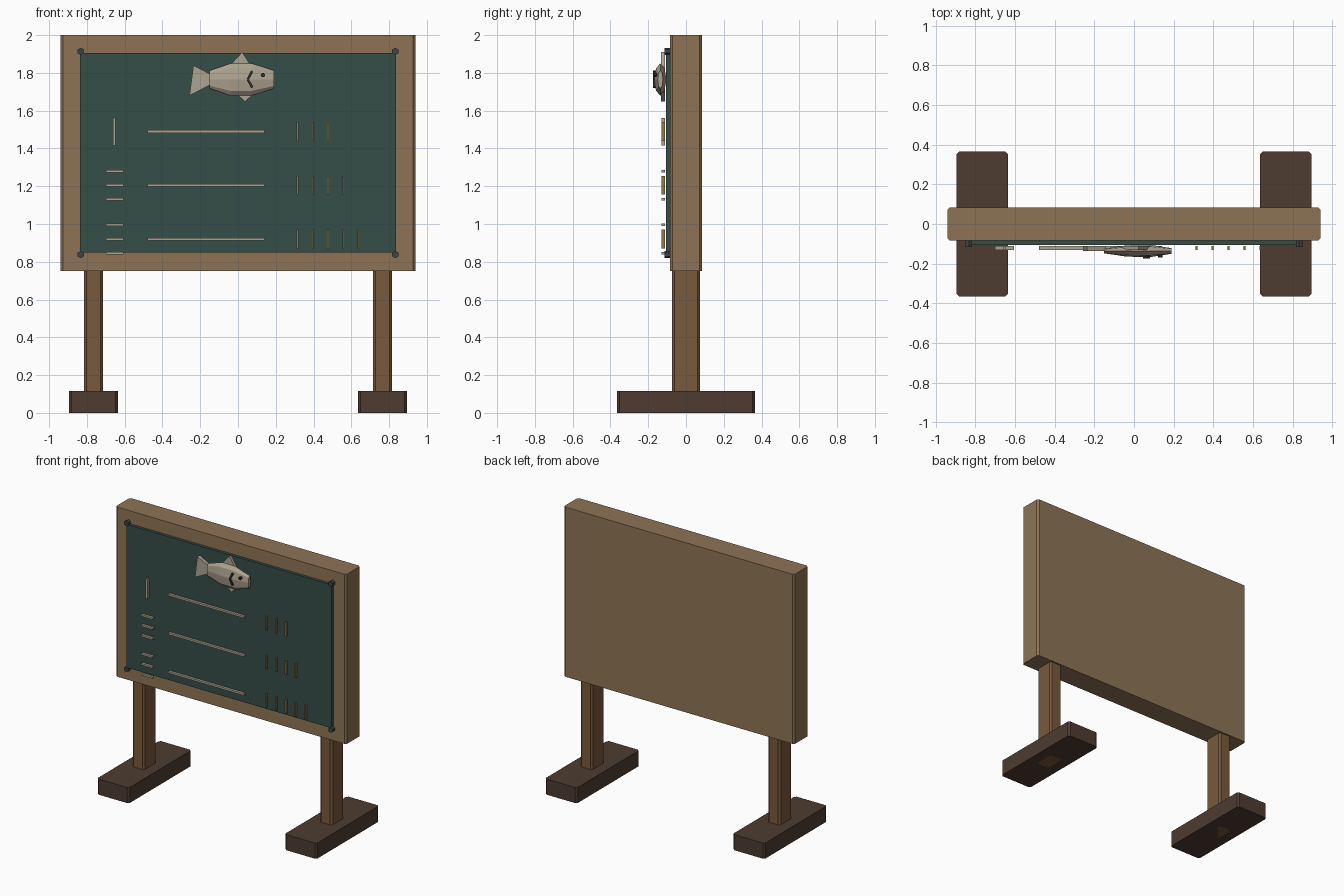
import bpy, bmesh
from math import radians, cos, sin, pi, atan2, hypot

if "Cube" in bpy.data.objects:
    bpy.data.objects.remove(bpy.data.objects["Cube"])


def material(name, rgb):
    m = bpy.data.materials.new(name)
    m.diffuse_color = (*rgb, 1)
    m.use_nodes = True
    m.node_tree.nodes["Principled BSDF"].inputs["Base Color"].default_value = m.diffuse_color
    return m


WOOD = material("light_wood", (0.27, 0.175, 0.09))
POST = material("post_wood", (0.19, 0.10, 0.045))
FOOT = material("dark_wood", (0.075, 0.045, 0.03))
SLATE = material("slate", (0.035, 0.075, 0.065))
PIN = material("pin_metal", (0.045, 0.06, 0.065))
CHALK = material("chalk", (0.42, 0.37, 0.28))
TALLY = material("tally", (0.28, 0.20, 0.08))
DARK = material("dark_mark", (0.03, 0.028, 0.025))


def finish(bm, name, mat):
    bmesh.ops.recalc_face_normals(bm, faces=bm.faces)
    me = bpy.data.meshes.new(name)
    bm.to_mesh(me)
    bm.free()
    me.materials.append(mat)
    ob = bpy.data.objects.new(name, me)
    bpy.context.collection.objects.link(ob)
    return ob


def prism(name, pts, lo, hi, mat, axis="z"):
    """Extrude a 2D outline along z (points are x, y) or along y (points are x, z)."""
    bm = bmesh.new()
    put = (lambda a, b, h: (a, b, h)) if axis == "z" else (lambda a, b, h: (a, h, b))
    low = [bm.verts.new(put(a, b, lo)) for a, b in pts]
    high = [bm.verts.new(put(a, b, hi)) for a, b in pts]
    bm.faces.new(low)
    bm.faces.new(high)
    n = len(pts)
    for i in range(n):
        j = (i + 1) % n
        bm.faces.new((low[i], low[j], high[j], high[i]))
    return finish(bm, name, mat)


def timber(name, cx, hx, hy, z0, z1, c, mat):
    """Upright block with chamfered vertical edges."""
    pts = [(hx - c, -hy), (hx, -hy + c), (hx, hy - c), (hx - c, hy),
           (-hx + c, hy), (-hx, hy - c), (-hx, -hy + c), (-hx + c, -hy)]
    return prism(name, [(cx + x, y) for x, y in pts], z0, z1, mat)


def stroke(name, p, q, width, mat, y0=-0.13, y1=-0.112):
    """Thin bar on the board face from p to q (x, z)."""
    dx, dz = q[0] - p[0], q[1] - p[1]
    k = width / 2 / hypot(dx, dz)
    nx, nz = -dz * k, dx * k
    pts = [(p[0] + nx, p[1] + nz), (p[0] - nx, p[1] - nz),
           (q[0] - nx, q[1] - nz), (q[0] + nx, q[1] + nz)]
    return prism(name, pts, y0, y1, mat, "y")


# Board and its stand
timber("board", 0, 0.94, 0.084, 0.75, 2.0, 0.013, WOOD)
for side, s in (("left", -1), ("right", 1)):
    timber(side + "_post", s * 0.765, 0.05, 0.073, 0, 0.80, 0.013, POST)
    timber(side + "_foot", s * 0.765, 0.13, 0.365, 0, 0.115, 0.013, FOOT)

# Slate panel and hexagonal corner pins
prism("slate_panel", [(-0.836, 0.85), (0.836, 0.85), (0.836, 1.905), (-0.836, 1.905)],
      -0.105, -0.08, SLATE, "y")
for x in (-0.833, 0.833):
    for z in (0.838, 1.914):
        ring = [(x + 0.019 * cos(pi / 6 + i * pi / 3), z + 0.019 * sin(pi / 6 + i * pi / 3))
                for i in range(6)]
        prism("corner_pin", ring, -0.115, -0.08, PIN, "y")

# Ruled lines with tally marks
for row, z in enumerate((1.49, 1.205, 0.92)):
    stroke("ruled_line", (-0.48, z), (0.14, z), 0.014, CHALK)
    for i in range(3 + row):
        x = 0.315 + 0.0805 * i
        stroke("tally_mark", (x, z - 0.05), (x, z + 0.05), 0.009, TALLY)

# Plain row markers: one upright bar, then stacked bars
stroke("row_marker", (-0.655, 1.415), (-0.655, 1.56), 0.013, CHALK)
for zc in (1.205, 0.92):
    for dz in (-0.075, 0, 0.075):
        stroke("row_marker", (-0.70, zc + dz), (-0.605, zc + dz), 0.013, CHALK)

# Fish body: eight-sided loft (x, half depth, half height)
bm = bmesh.new()
rings = []
for x, ry, rz in ((-0.15, 0.012, 0.047), (-0.04, 0.028, 0.085),
                  (0.075, 0.032, 0.085), (0.19, 0.014, 0.048)):
    rings.append([bm.verts.new((x, -0.136 + ry * cos(i * pi / 4), 1.765 + rz * sin(i * pi / 4)))
                  for i in range(8)])
for a, b in zip(rings, rings[1:]):
    for i in range(8):
        j = (i + 1) % 8
        bm.faces.new((a[i], a[j], b[j], b[i]))
bm.faces.new(rings[0])
bm.faces.new(rings[-1])
finish(bm, "fish_body", CHALK)

# Fish tail and fins
prism("fish_tail", [(-0.14, 1.74), (-0.14, 1.79), (-0.236, 1.84), (-0.257, 1.68)],
      -0.135, -0.11, CHALK, "y")
prism("fish_top_fin", [(-0.06, 1.82), (0.08, 1.82), (0.022, 1.91)], -0.132, -0.112, CHALK, "y")
prism("fish_lower_fin", [(-0.02, 1.70), (0.095, 1.70), (0.037, 1.648)], -0.132, -0.112, CHALK, "y")

# Gill chevron and eye
for zt in (1.81, 1.722):
    stroke("fish_gill", (0.052, 1.766), (0.075, zt), 0.013, DARK, -0.174, -0.15)
ring = [(0.132 + 0.012 * cos(i * pi / 3), 1.788 + 0.012 * sin(i * pi / 3)) for i in range(6)]
prism("fish_eye", ring, -0.17, -0.145, DARK, "y")
